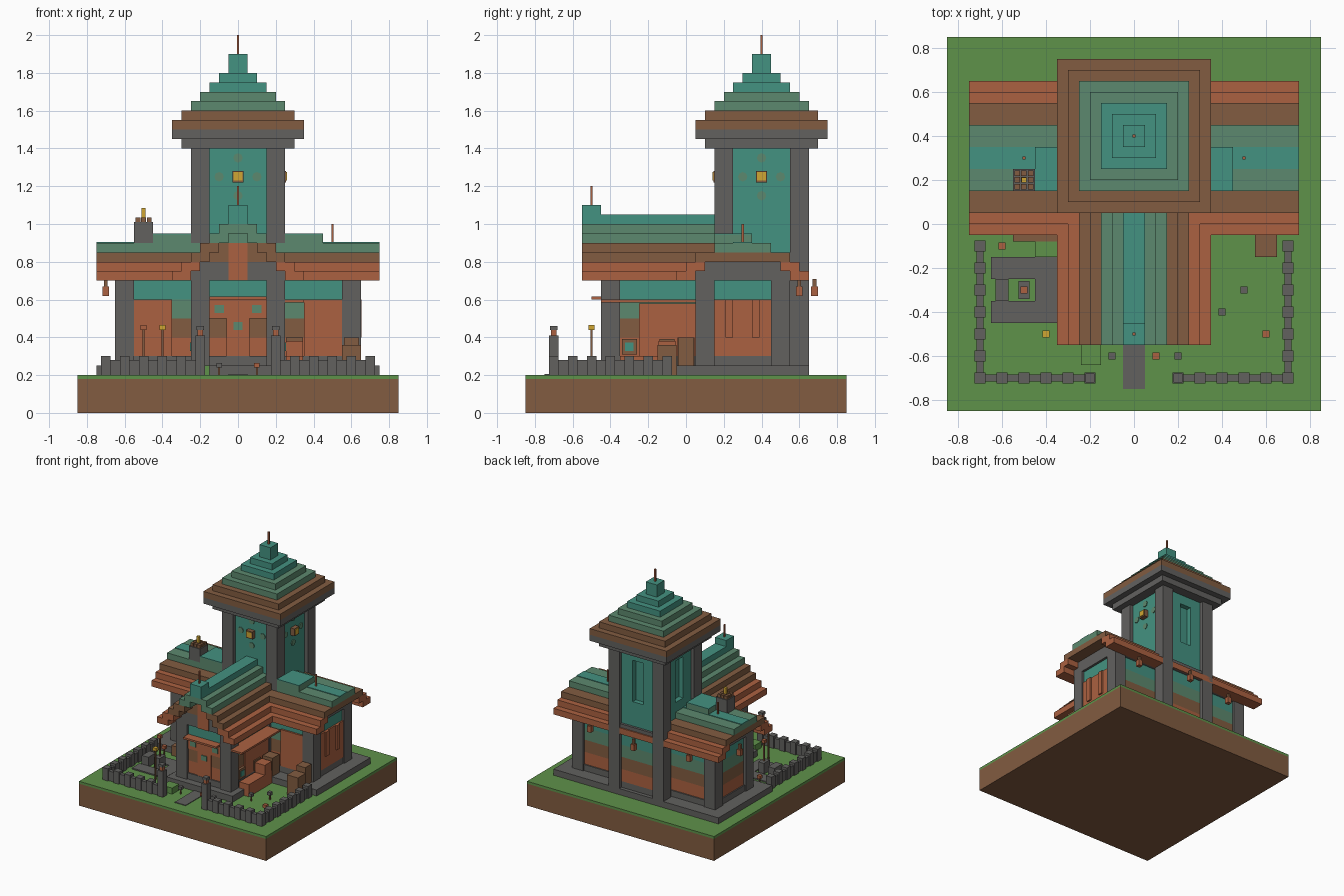
import bpy
import bmesh
from mathutils import Vector

cube = bpy.data.objects.get("Cube")
if cube:
    bpy.data.objects.remove(cube, do_unlink=True)


def material(name, rgb):
    lin = [((c / 255 + 0.055) / 1.055) ** 2.4 for c in rgb] + [1]
    m = bpy.data.materials.new(name)
    m.use_nodes = True
    m.diffuse_color = lin
    m.node_tree.nodes["Principled BSDF"].inputs["Base Color"].default_value = lin
    return m


GRASS = material("grass green", (95, 146, 74))
BROWN = material("weathered brown", (130, 92, 65))
STONE = material("stone grey", (98, 97, 95))
TERRA = material("copper orange", (171, 97, 65))
TEAL = material("verdigris teal", (68, 146, 129))
SAGE = material("sage green", (92, 137, 110))
GOLD = material("lamp yellow", (208, 166, 50))
BANDS = [TERRA, BROWN, SAGE, TEAL]


def boxes(name, mat, spans):
    """One object from boxes given as (x0, x1, y0, y1, z0, z1)."""
    bm = bmesh.new()
    for x0, x1, y0, y1, z0, z1 in spans:
        made = bmesh.ops.create_cube(bm, size=1)["verts"]
        bmesh.ops.scale(bm, vec=(x1 - x0, y1 - y0, z1 - z0), verts=made)
        bmesh.ops.translate(bm, vec=Vector((x0 + x1, y0 + y1, z0 + z1)) / 2, verts=made)
    mesh = bpy.data.meshes.new(name)
    bm.to_mesh(mesh)
    bm.free()
    mesh.materials.append(mat)
    obj = bpy.data.objects.new(name, mesh)
    bpy.context.collection.objects.link(obj)
    return obj


def block(x, y, z, w, h, d=None):
    """Span of a box centred on x, y and standing on z."""
    d = w if d is None else d
    return (x - w / 2, x + w / 2, y - d / 2, y + d / 2, z, z + h)


def mirrored(spans):
    return spans + [(-s[1], -s[0]) + tuple(s[2:]) for s in spans]


def banded_wall(name, x0, x1, y0, y1):
    """Wall whose copper turns from orange to teal with height."""
    for i, mat in enumerate(BANDS):
        z = 0.3 + 0.1 * i
        boxes(f"{name}_band_{i + 1}", mat, [(x0, x1, y0, y1, z, z + 0.1)])


# Ground
boxes("earth", BROWN, [block(0, 0, 0, 1.7, 0.18)])
boxes("lawn", GRASS, [block(0, 0, 0.18, 1.7, 0.02)])
boxes("path", STONE, [(-0.05, 0.05, -0.75, -0.5, 0.2, 0.205)])
boxes("foundation", STONE, [(-0.75, 0.75, -0.05, 0.65, 0.2, 0.25),
                            (-0.3, 0.3, -0.5, 0, 0.2, 0.25)])
boxes("plinth", STONE, [(-0.64, 0.64, 0.06, 0.54, 0.25, 0.3),
                        (-0.24, 0.24, -0.44, 0.1, 0.25, 0.3)])

# Tower with corner pillars
CY = 0.4
tower = boxes("tower_walls", TEAL, [block(0, CY, 0.7, 0.44, 0.72)])
boxes("tower_base", STONE, [block(0, CY, 0.2, 0.44, 0.1)])
banded_wall("tower_lower", -0.22, 0.22, 0.18, 0.62)
boxes("tower_pillars", STONE, [block(x, CY + y, 0.2, 0.1, 1.2)
                               for x in (-0.2, 0.2) for y in (-0.2, 0.2)])
boxes("tower_back_beam", STONE, [(-0.2, 0.2, 0.58, 0.64, 0.7, 0.78)])

# Tall niches on the rear and side walls of the tower
cutter = boxes("niche_cutter", TEAL, [block(0, CY + 0.22, 0.98, 0.1, 0.34, 0.08),
                                      block(-0.22, CY, 0.98, 0.08, 0.34, 0.1)])
cutter.hide_render = True
cutter.hide_viewport = True
cutter.display_type = "WIRE"
cut = tower.modifiers.new("niches", "BOOLEAN")
cut.object = cutter
cut.operation = "DIFFERENCE"

# Tower windows and round studs
boxes("tower_window_frames", BROWN, [block(0, 0.17, 1.22, 0.06, 0.06, 0.05),
                                     block(0.23, CY, 1.22, 0.05, 0.06, 0.06)])
boxes("tower_window_panes", GOLD, [block(0, 0.17, 1.23, 0.046, 0.045, 0.06),
                                   block(0.23, CY, 1.23, 0.06, 0.045, 0.046)])
for i, (u, z) in enumerate([(-0.1, 1.25), (0.1, 1.25), (0, 1.35), (0, 1.15)]):
    for side, loc, rot in (("front", (u, 0.178, z), (1.5708, 0, 0)),
                           ("side", (0.222, CY + u, z), (0, 1.5708, 0))):
        bpy.ops.mesh.primitive_cylinder_add(vertices=8, radius=0.025, depth=0.008,
                                            location=loc, rotation=rot)
        bpy.context.object.name = f"tower_stud_{side}_{i + 1}"
        bpy.context.object.data.materials.append(SAGE)

# Stepped tower roof
layers = [(0.3, STONE), (0.35, STONE), (0.35, BROWN), (0.3, BROWN), (0.25, SAGE),
          (0.2, SAGE), (0.15, TEAL), (0.1, TEAL), (0.05, TEAL), (0.05, TEAL)]
for i, (half, mat) in enumerate(layers):
    boxes(f"tower_roof_layer_{i + 1}", mat, [block(0, CY, 1.4 + 0.05 * i, 2 * half, 0.05)])
boxes("spires", TERRA, [block(0, CY, 1.9, 0.012, 0.1), block(0, -0.5, 1.1, 0.012, 0.1),
                        block(0.5, 0.3, 0.9, 0.012, 0.1), block(-0.5, 0.3, 0.9, 0.012, 0.1)])

# Side wings
banded_wall("wing", -0.63, 0.63, 0.07, 0.53)
boxes("wing_pillars", STONE, mirrored([block(0.6, y, 0.2, 0.1, 0.5) for y in (0.1, 0.5)]))
boxes("wing_gable", STONE, [(-0.65, 0.65, 0.05, 0.55, 0.7, 0.8)])
boxes("wing_front_panels", TERRA, mirrored([(0.35, 0.55, 0.055, 0.08, 0.3, 0.6)]))
boxes("wing_end_panel", TERRA, [(0.62, 0.642, 0.15, 0.45, 0.3, 0.6)])
boxes("wing_end_ribs", TERRA, [(0.62, 0.655, y, y + 0.04, 0.4, 0.6) for y in (0.21, 0.35)])

# Wing roofs: stepped strips along each eave, closed at the ridge
for i, (half, mat) in enumerate([(0.35, TERRA), (0.3, TERRA), (0.25, BROWN), (0.15, SAGE)]):
    z = 0.7 + 0.05 * i
    depth = 0.1 if i < 2 else half
    boxes(f"wing_roof_step_{i + 1}", mat,
          [(-0.75, 0.75, 0.3 - half, 0.3 - half + depth, z, z + 0.05),
           (-0.75, 0.75, 0.3 + half - depth, 0.3 + half, z, z + 0.05)])
boxes("wing_ridge", TEAL, [(-0.75, 0.75, 0.25, 0.35, 0.897, 0.905)])
boxes("ridge_shoulders", SAGE, mirrored([(0.25, 0.45, 0.15, 0.35, 0.9, 0.945)]))
boxes("ridge_shoulder_caps", TEAL, mirrored([(0.25, 0.45, 0.15, 0.35, 0.945, 0.951)]))

# Front hall
banded_wall("hall", -0.23, 0.23, -0.43, 0.1)
boxes("hall_pillars", STONE, mirrored([block(0.2, -0.4, 0.2, 0.1, 0.6),
                                       block(0.2, 0.1, 0.2, 0.1, 0.5)]))
boxes("hall_gable_lower", STONE, [(-0.25, 0.25, -0.45, 0.1, 0.7, 0.8)])
boxes("hall_gable_upper", BROWN, [(-0.15, 0.15, -0.45, 0.1, 0.8, 0.9)])
boxes("hall_gable_top", SAGE, [(-0.08, 0.08, -0.45, 0.1, 0.9, 1)])
boxes("hall_gable_stripe", TERRA, [(-0.05, 0.05, -0.456, -0.44, 0.7, 0.9)])
boxes("hall_front_panel", TERRA, [(-0.15, 0.15, -0.438, -0.42, 0.5, 0.6),
                                  (-0.06, 0.06, -0.438, -0.42, 0.3, 0.5)])
boxes("hall_front_studs", SAGE, [block(x, -0.44, z, 0.05, 0.04, 0.01)
                                 for x, z in ((-0.1, 0.53), (0.1, 0.53), (0, 0.44))])
boxes("hall_side_panel", TERRA, [(0.22, 0.24, -0.25, 0.05, 0.3, 0.58)])
boxes("hall_window_frames", BROWN, mirrored([block(0.235, y, 0.31, 0.03, 0.08, 0.08)
                                             for y in (-0.3, -0.1)]))
boxes("hall_window_lit", GOLD, mirrored([block(0.25, -0.1, 0.328, 0.008, 0.044, 0.044)]))
boxes("hall_window_dim", TEAL, mirrored([block(0.25, -0.3, 0.328, 0.008, 0.044, 0.044)]))
boxes("awnings", TERRA, [(0.22, 0.35, -0.45, 0.05, 0.585, 0.6),
                         (-0.15, 0.15, -0.5, -0.43, 0.6, 0.615)])

# Stepped hall roof, two steps to each colour
for i in range(7):
    half, z = 0.35 - 0.05 * i, 0.7 + 0.05 * i
    boxes(f"hall_roof_step_{i + 1}", BANDS[i // 2],
          mirrored([(max(half - 0.1, 0), half, -0.55, 0.2, z, z + 0.05)]))
boxes("hall_roof_finial", TEAL, [block(0, -0.5, 1.05, 0.1, 0.05)])

# Chimney with a glowing top
boxes("chimney", STONE, [block(-0.5, 0.2, 0.8, 0.1, 0.21)])
boxes("chimney_crown", BROWN, [block(-0.5 + x, 0.2 + y, 1, 0.025, 0.035)
                               for x in (-0.03, 0, 0.03) for y in (-0.03, 0, 0.03)])
boxes("chimney_glow", GOLD, [block(-0.5, 0.2, 1.01, 0.022, 0.075)])

# Lanterns under the eaves
spots = [(-0.45, 0.6), (0.45, 0.6), (0, 0.68), (-0.7, 0.3)]
boxes("eave_lanterns", TERRA, [block(x, y, 0.62, 0.035, 0.05) for x, y in spots])
boxes("eave_lantern_caps", BROWN, [block(x, y, 0.67, 0.02, 0.04) for x, y in spots])

# Garden wall with merlons and gate posts
merlons = [block(0.7, -0.1 * i, 0.2, 0.05, 0.1) for i in range(1, 8)]
merlons += [block(0.1 * i, -0.7, 0.2, 0.05, 0.1) for i in range(3, 7)]
boxes("garden_wall_merlons", STONE, mirrored(merlons))
boxes("garden_wall", STONE, mirrored([(0.685, 0.715, -0.7, -0.1, 0.2, 0.28),
                                      (0.2, 0.7, -0.715, -0.685, 0.2, 0.28)]))
boxes("gate_posts", STONE, mirrored([block(0.2, -0.7, 0.2, 0.05, 0.21),
                                     block(0.2, -0.7, 0.44, 0.04, 0.02)]))
boxes("gate_lamps", TERRA, mirrored([block(0.2, -0.7, 0.41, 0.03, 0.03)]))

# Workyard on one side of the hall
boxes("yard_paving", STONE, [(-0.65, -0.35, y, y + 0.1, 0.2, 0.21) for y in (-0.25, -0.45)]
      + [(-0.45, -0.25, -0.35, -0.25, 0.2, 0.21)])
boxes("yard_anvils", STONE, [block(-0.6, -0.3, 0.2, 0.06, 0.08, 0.1),
                             block(-0.5, -0.3, 0.2, 0.05, 0.09, 0.08)])
boxes("yard_bench", BROWN, [(-0.55, -0.35, -0.08, 0.05, 0.2, 0.28)])
boxes("hedge", GRASS, [(-0.45, -0.35, -0.15, -0.06, 0.2, 0.28),
                       (-0.24, -0.15, -0.64, -0.55, 0.2, 0.25)])

# Crates and steps on the other side
boxes("crates", BROWN, [block(0.6, -0.1, 0.2, 0.1, 0.16), block(0.6, 0.0, 0.25, 0.08, 0.15),
                        block(0.3, 0.0, 0.25, 0.09, 0.15)])
boxes("stall", TERRA, [block(0.3, -0.2, 0.2, 0.09, 0.1, 0.3), block(0.3, -0.1, 0.3, 0.09, 0.08)])

# Lamps and flowers on thin stems
plants = [(-0.4, -0.5, 0.44, GOLD), (-0.5, -0.3, 0.44, TERRA), (-0.6, -0.1, 0.25, TERRA),
          (0.1, -0.6, 0.24, TERRA), (0.6, -0.5, 0.24, TERRA), (-0.1, -0.6, 0.24, STONE),
          (0.2, -0.6, 0.24, STONE), (0.4, -0.4, 0.24, STONE), (0.5, -0.3, 0.24, STONE)]
boxes("stems", BROWN, [block(x, y, 0.2, 0.01, z - 0.2) for x, y, z, m in plants])
for i, (x, y, z, mat) in enumerate(plants):
    boxes(f"bloom_{i + 1}", mat, [block(x, y, z, 0.03, 0.025)])
